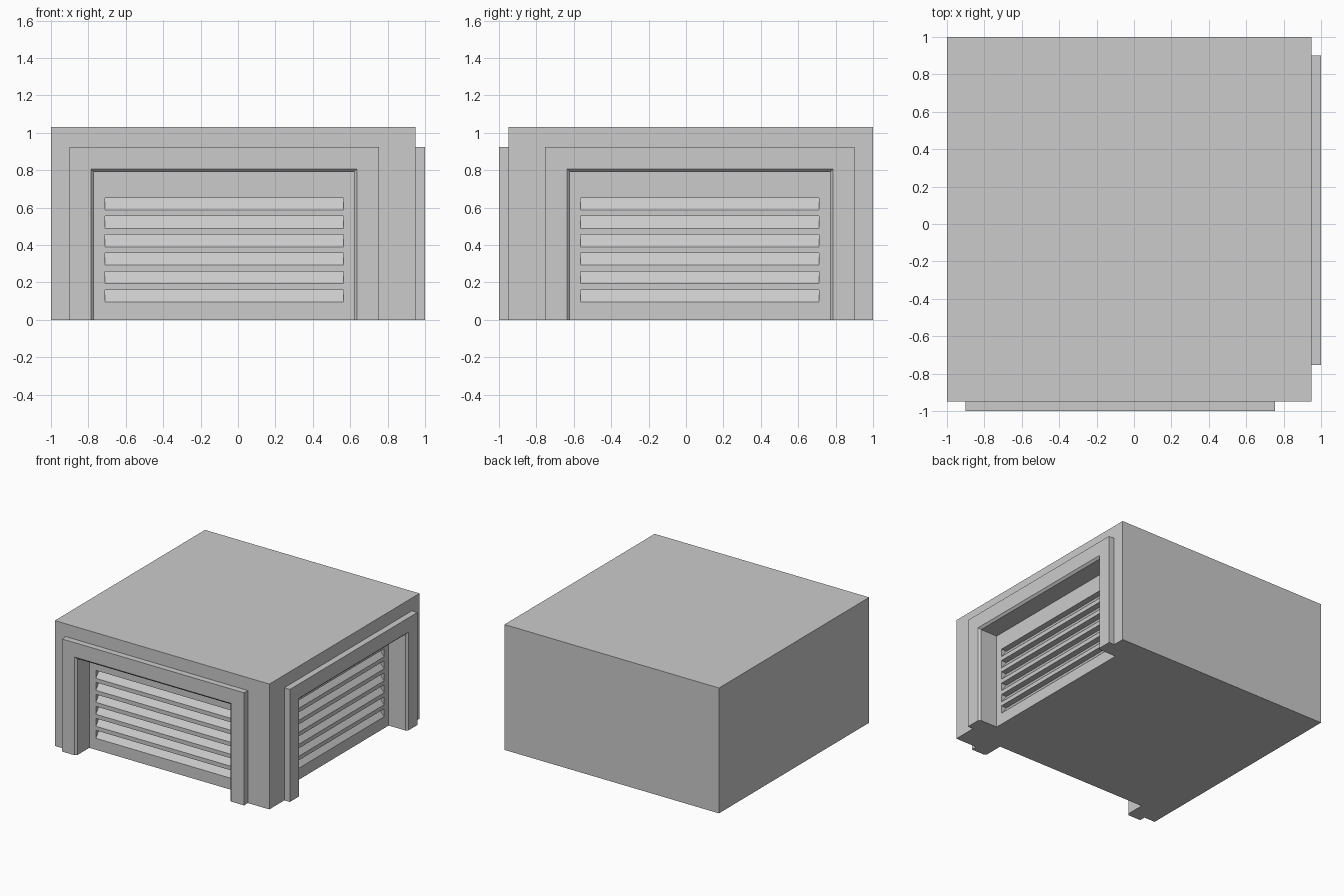
import bpy
import bmesh

old = bpy.data.objects.get("Cube")
if old:
    bpy.data.objects.remove(old, do_unlink=True)

grey = bpy.data.materials.new("plain_grey")
grey.use_nodes = True
GREY = (0.6, 0.6, 0.6, 1)
grey.diffuse_color = GREY
grey.node_tree.nodes["Principled BSDF"].inputs["Base Color"].default_value = GREY


def front(x, y, z):
    return (x, y, z)


def side(x, y, z):
    # Reflect the front wall across the shared corner diagonal
    return (-y, -x, z)


def loft(bm, rings, place):
    """Skin matching rings of points and cap both ends."""
    rows = [[bm.verts.new(place(*p)) for p in ring] for ring in rings]
    n = len(rows[0])
    for a, b in zip(rows, rows[1:]):
        for i in range(n):
            j = (i + 1) % n
            bm.faces.new((a[i], a[j], b[j], b[i]))
    bm.faces.new(rows[0])
    bm.faces.new(rows[-1])


def rect(x0, x1, y, z0, z1):
    return [(x0, y, z0), (x1, y, z0), (x1, y, z1), (x0, y, z1)]


def solid(name, shapes, place=front):
    bm = bmesh.new()
    for rings in shapes:
        loft(bm, rings, place)
    bmesh.ops.recalc_face_normals(bm, faces=bm.faces)
    mesh = bpy.data.meshes.new(name)
    bm.to_mesh(mesh)
    bm.free()
    mesh.materials.append(grey)
    obj = bpy.data.objects.new(name, mesh)
    bpy.context.collection.objects.link(obj)
    return obj


def cut(target, cutter):
    mod = target.modifiers.new("cut", "BOOLEAN")
    mod.operation = "DIFFERENCE"
    mod.solver = "EXACT"
    mod.object = cutter
    bpy.context.view_layer.update()
    bpy.context.view_layer.objects.active = target
    bpy.ops.object.modifier_apply(modifier=mod.name)


DOOR_Y = -0.83
LEFT, RIGHT, TOP = -0.77, 0.62, 0.79
BEVEL = 0.017

# Main block
body = solid("building_block", [[rect(-1, 0.95, -0.95, 0, 1.03),
                                 rect(-1, 0.95, 1, 0, 1.03)]])

for label, place in (("front", front), ("side", side)):
    # Raised surround around the doorway
    frame = solid(label + "_door_frame", [[rect(-0.9, 0.755, -1, 0, 0.925),
                                           rect(-0.9, 0.755, -0.95, 0, 0.925)]], place)

    # Doorway recess with a chamfered mouth
    mouth = 2 * BEVEL
    opening = solid(label + "_opening_cutter", [[
        rect(LEFT - mouth, RIGHT + mouth, -1 - BEVEL, -0.1, TOP + mouth),
        rect(LEFT, RIGHT, -1 + BEVEL, -0.1, TOP),
        rect(LEFT, RIGHT, DOOR_Y, -0.1, TOP)]], place)

    # Six sloping louvre slots sunk into the door panel
    slots = []
    for i in range(6):
        top = 0.652 - i * 0.0985
        profile = [(DOOR_Y - 0.02, top - 0.091), (DOOR_Y + 0.05, top), (DOOR_Y - 0.02, top)]
        slots.append([[(x, y, z) for y, z in profile] for x in (-0.71, 0.565)])
    louvres = solid(label + "_louvre_cutter", slots, place)

    cut(frame, opening)
    cut(body, opening)
    cut(body, louvres)
    for helper in (opening, louvres):
        bpy.data.objects.remove(helper, do_unlink=True)
